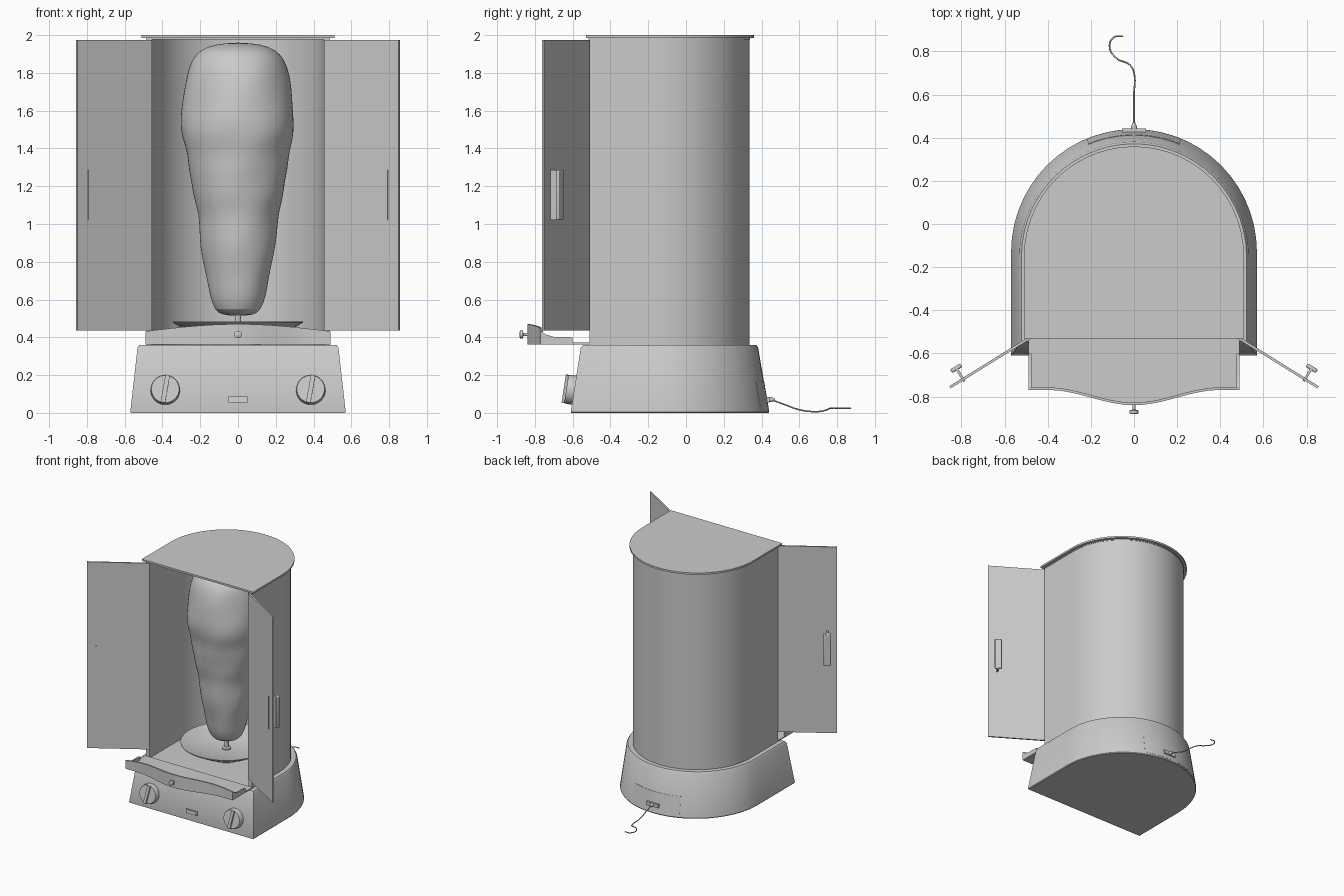
import bpy, bmesh
from math import sin, cos, pi, radians
from mathutils import Vector, Matrix

if "Cube" in bpy.data.objects:
    bpy.data.objects.remove(bpy.data.objects["Cube"])


def finish(name, bm):
    bmesh.ops.recalc_face_normals(bm, faces=bm.faces)
    me = bpy.data.meshes.new(name)
    bm.to_mesh(me)
    bm.free()
    ob = bpy.data.objects.new(name, me)
    bpy.context.collection.objects.link(ob)
    return ob


def loft(name, rings):
    """Skin closed rings of points and cap both ends."""
    bm = bmesh.new()
    vs = [[bm.verts.new(p) for p in r] for r in rings]
    n = len(vs[0])
    for a, b in zip(vs, vs[1:]):
        for i in range(n):
            bm.faces.new((a[i], a[(i + 1) % n], b[(i + 1) % n], b[i]))
    bm.faces.new(vs[0])
    bm.faces.new(vs[-1])
    return finish(name, bm)


def box(name, lo, hi, m=Matrix()):
    def ring(z):
        return [m @ Vector(p) for p in ((lo[0], lo[1], z), (hi[0], lo[1], z),
                                        (hi[0], hi[1], z), (lo[0], hi[1], z))]
    return loft(name, [ring(lo[2]), ring(hi[2])])


def lathe(name, prof, m=Matrix(), n=32, wob=lambda a, z: 0):
    """Spin (radius, height) pairs around local z."""
    return loft(name, [[m @ Vector(((r + r * wob(2*pi*i/n, z)) * cos(2*pi*i/n),
                                    (r + r * wob(2*pi*i/n, z)) * sin(2*pi*i/n), z))
                        for i in range(n)] for r, z in prof])


def dshape(hw, cy, front, n=28):
    """Flat front, straight sides, round back."""
    arc = [(hw * cos(pi*i/n), cy + hw * sin(pi*i/n)) for i in range(n + 1)]
    return [(hw, front)] + arc + [(-hw, front)]


def at_z(pts, z):
    return [(x, y, z) for x, y in pts]


CY = -0.15

# tapered base
loft("base", [at_z(dshape(*d), z) for d, z in (
    ((.565, -.128, -.608), 0), ((.57, -.13, -.61), .006),
    ((.532, CY, -.557), .345), ((.522, CY, -.545), .36))])

# open-fronted cabinet shell and lid
shell = dshape(.485, CY, -.51) + dshape(.455, CY, -.51)[::-1]
loft("cabinet_shell", [at_z(shell, .358), at_z(shell, 1.986)])
loft("lid", [at_z(dshape(*d), z) for d, z in (
    ((.488, CY, -.515), 1.978), ((.488, CY, -.515), 1.985),
    ((.51, CY, -.53), 1.985), ((.51, CY, -.53), 2.0))])

# open doors with T-section handles
for s, side in ((1, "right"), (-1, "left")):
    d, nrm = Vector((.85 * s, -.527, 0)), Vector((.527 * s, .85, 0))
    m = Matrix.Translation((.458 * s, -.512, 0)) @ Matrix(
        (d, nrm, (0, 0, 1))).transposed().to_4x4()
    box(side + "_door", (0, -.006, .435), (.465, .006, 1.975), m)
    box(side + "_handle_stem", (.388, -.012, 1.02), (.4, .055, 1.285), m)
    bar = box(side + "_handle_bar", (.366, .05, 1.02), (.422, .07, 1.285), m)
    bev = bar.modifiers.new("round", 'BEVEL')
    bev.width, bev.segments = .007, 2

# catch pan, pedestal and spit
mid = Matrix.Translation((0, CY, 0))
lathe("pan", [(.23, .415), (.345, .478), (.345, .484), (.335, .484),
              (.225, .428), (.01, .426)], mid, 48)
lathe("pan_pedestal", [(.12, .358), (.12, .416)], mid)
lathe("spit", [(.035, .426), (.035, .436), (.017, .442), (.017, .54)], mid, 16)

# stacked meat cone, slightly lumpy
meat = lathe("meat_cone", [
    (.02, .515), (.08, .518), (.122, .54), (.15, .62), (.165, .72), (.182, .79), (.2, .88),
    (.207, .97), (.212, 1.06), (.238, 1.14), (.247, 1.22), (.263, 1.29), (.27, 1.38),
    (.294, 1.45), (.303, 1.53), (.296, 1.61), (.286, 1.71), (.273, 1.79), (.248, 1.87),
    (.2, 1.925), (.12, 1.952), (.02, 1.96)], mid, 32,
    lambda a, z: .012 * sin(3*a + 7*z) + .01 * sin(5*a - 17*z))
meat.modifiers.new("smooth", 'SUBSURF').levels = 1
meat.modifiers["smooth"].render_levels = 1

# drip tray with bowed front
xs = [-.49 + .98 * i / 40 for i in range(41)]


def bow(x):
    return -.77 - (.035 + .035 * cos(pi * x / .4) if abs(x) < .4 else 0)


def lip(x):
    return .432 + .038 * cos(pi * x / .98)


loft("tray_floor", [[(x, bow(x) + .004, .363), (x, bow(x) + .004, .372),
                     (x, -.51, .372), (x, -.51, .363)] for x in xs])
loft("tray_front", [[(x, bow(x), .363), (x, bow(x), lip(x)),
                     (x, bow(x) + .012, lip(x)), (x, bow(x) + .012, .363)] for x in xs])
wall = [(-.765, .363), (-.765, .432), (-.74, .414), (-.7, .403), (-.6, .4), (-.6, .363)]
for s, side in ((1, "right"), (-1, "left")):
    loft(side + "_tray_wall", [[(s * x, y, z) for y, z in wall] for x in (.476, .49)])
lathe("tray_knob", [(.008, 0), (.008, .025), (.02, .028), (.02, .042), (.014, .046)],
      Matrix.Translation((0, -.836, .415)) @ Matrix.Rotation(pi / 2, 4, 'X'), 16)

# control knobs and switch on the sloping front
tilt = Matrix.Rotation(pi / 2 - radians(8.7), 4, 'X')
for s, side in ((1, "right"), (-1, "left")):
    m = Matrix.Translation((.385 * s, -.592, .12)) @ tilt
    lathe(side + "_dial", [(.078, -.005), (.077, .036), (.073, .042)], m, 40)
    box(side + "_dial_grip", (-.012, -.075, .03), (.012, .075, .056),
        m @ Matrix.Rotation(radians(-10), 4, 'Z'))
m = Matrix.Translation((0, -.6, .07)) @ tilt
box("switch_frame", (-.05, -.016, -.005), (.05, .016, .01), m)
box("switch_rocker", (-.043, -.01, .005), (.043, .01, .014), m)

# curved rear access panel, following the taper


def panel_ring(a):
    pts = []
    for z, off in ((.02, .002), (.17, .002), (.17, -.01), (.02, -.01)):
        r, c = .57 - .11 * z + off, -.13 - .059 * z
        pts.append((r * sin(a), c + r * cos(a), z))
    return pts


loft("rear_panel", [panel_ring(radians(-22.5 + 45 * i / 16)) for i in range(17)])

# mains socket and cord
box("cord_socket", (-.055, .41, .055), (.055, .442, .085))
lathe("cord_plug", [(.013, 0), (.013, .018), (.006, .035)],
      Matrix.Translation((0, .435, .07)) @ Matrix.Rotation(-pi / 2, 4, 'X'), 12)
path = [(0, .45, .07), (0, .52, .045), (0, .6, .017), (0, .7, .007), (-.02, .738, .014),
        (-.08, .768, .025), (-.113, .82, .025), (-.095, .865, .025), (-.05, .871, .025)]
cu = bpy.data.curves.new("power_cord", 'CURVE')
cu.dimensions = '3D'
cu.bevel_depth, cu.bevel_resolution, cu.use_fill_caps = .004, 2, True
sp = cu.splines.new('BEZIER')
sp.bezier_points.add(len(path) - 1)
for p, co in zip(sp.bezier_points, path):
    p.co = co
    p.handle_left_type = p.handle_right_type = 'AUTO'
bpy.context.collection.objects.link(bpy.data.objects.new("power_cord", cu))

# smooth shading with sharp edges kept
for ob in bpy.data.objects:
    ob.select_set(ob.type == 'MESH')
bpy.context.view_layer.objects.active = meat
bpy.ops.object.shade_smooth_by_angle(angle=radians(35))
